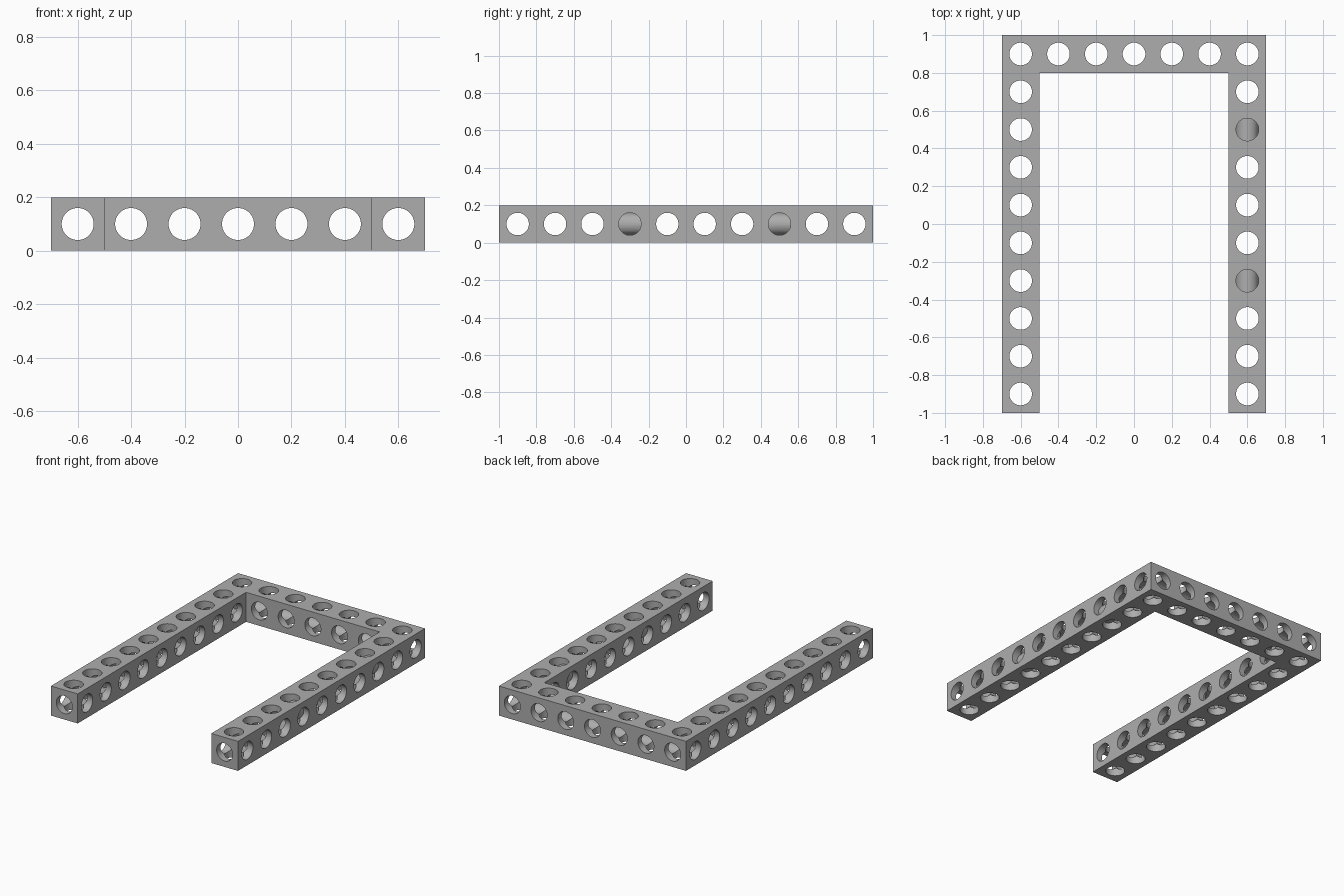
import bpy
import bmesh
from math import pi, radians
from mathutils import Matrix, Vector

if "Cube" in bpy.data.objects:
    bpy.data.objects.remove(bpy.data.objects["Cube"], do_unlink=True)

PITCH = 0.2            # side of one square cell
RADIUS = 0.06          # bore radius
ARM_X = 0.6            # centre line of each arm
BACK_Y = 0.9           # centre line of the back beam
MID_Z = PITCH / 2
SEGMENTS = 32

grey = bpy.data.materials.new("grey metal")
grey.use_nodes = True
colour = (0.42, 0.42, 0.42, 1)
grey.diffuse_color = colour
grey.node_tree.nodes["Principled BSDF"].inputs["Base Color"].default_value = colour


def make_object(name, bm):
    bmesh.ops.recalc_face_normals(bm, faces=bm.faces)
    mesh = bpy.data.meshes.new(name)
    bm.to_mesh(mesh)
    bm.free()
    mesh.materials.append(grey)
    obj = bpy.data.objects.new(name, mesh)
    bpy.context.collection.objects.link(obj)
    return obj


def make_bores(name, axis, centres, length):
    """Parallel, separate cylinders along one axis."""
    bm = bmesh.new()
    turn = Vector((0, 0, 1)).rotation_difference(Vector(axis)).to_matrix().to_4x4()
    spin = Matrix.Rotation(pi / SEGMENTS, 4, "Z")
    for centre in centres:
        bmesh.ops.create_cone(bm, cap_ends=True, segments=SEGMENTS,
                              radius1=RADIUS, radius2=RADIUS, depth=length,
                              matrix=Matrix.Translation(centre) @ turn @ spin)
    cutter = make_object(name, bm)
    cutter.hide_render = True
    return cutter


# U-shaped square beam: outline extruded upwards
half = PITCH / 2
outer, inner = ARM_X + half, ARM_X - half
back, inside = BACK_Y + half, BACK_Y - half
outline = [(-outer, -back), (-inner, -back), (-inner, inside), (inner, inside),
           (inner, -back), (outer, -back), (outer, back), (-outer, back)]
bm = bmesh.new()
base = bm.faces.new([bm.verts.new((x, y, 0)) for x, y in outline])
top = bmesh.ops.extrude_face_region(bm, geom=[base])
bmesh.ops.translate(bm, vec=(0, 0, PITCH),
                    verts=[v for v in top["geom"] if isinstance(v, bmesh.types.BMVert)])
frame = make_object("perforated_frame", bm)

# Bore centres on the cell pitch
xs = [PITCH * i for i in range(-3, 4)]
ys = [-BACK_Y + PITCH * i for i in range(10)]
upright = [(x, BACK_Y, MID_Z) for x in xs]
upright += [(side * ARM_X, y, MID_Z) for side in (-1, 1) for y in ys[:-1]]
cutters = [
    make_bores("upright_bores", (0, 0, 1), upright, 1),
    make_bores("cross_bores", (1, 0, 0), [(0, y, MID_Z) for y in ys], 3),
    make_bores("long_bores", (0, 1, 0), [(x, 0, MID_Z) for x in xs], 3),
]

# Cut the three directions of bores, then drop the cutters
for cutter in cutters:
    cut = frame.modifiers.new(cutter.name, "BOOLEAN")
    cut.operation = "DIFFERENCE"
    cut.solver = "EXACT"
    cut.object = cutter
bpy.ops.object.select_all(action="DESELECT")
frame.select_set(True)
bpy.context.view_layer.objects.active = frame
for cutter in cutters:
    bpy.ops.object.modifier_apply(modifier=cutter.name)
    bpy.data.objects.remove(cutter, do_unlink=True)

# Smooth bores with crisp rims
bpy.ops.object.shade_smooth_by_angle(angle=radians(30))
